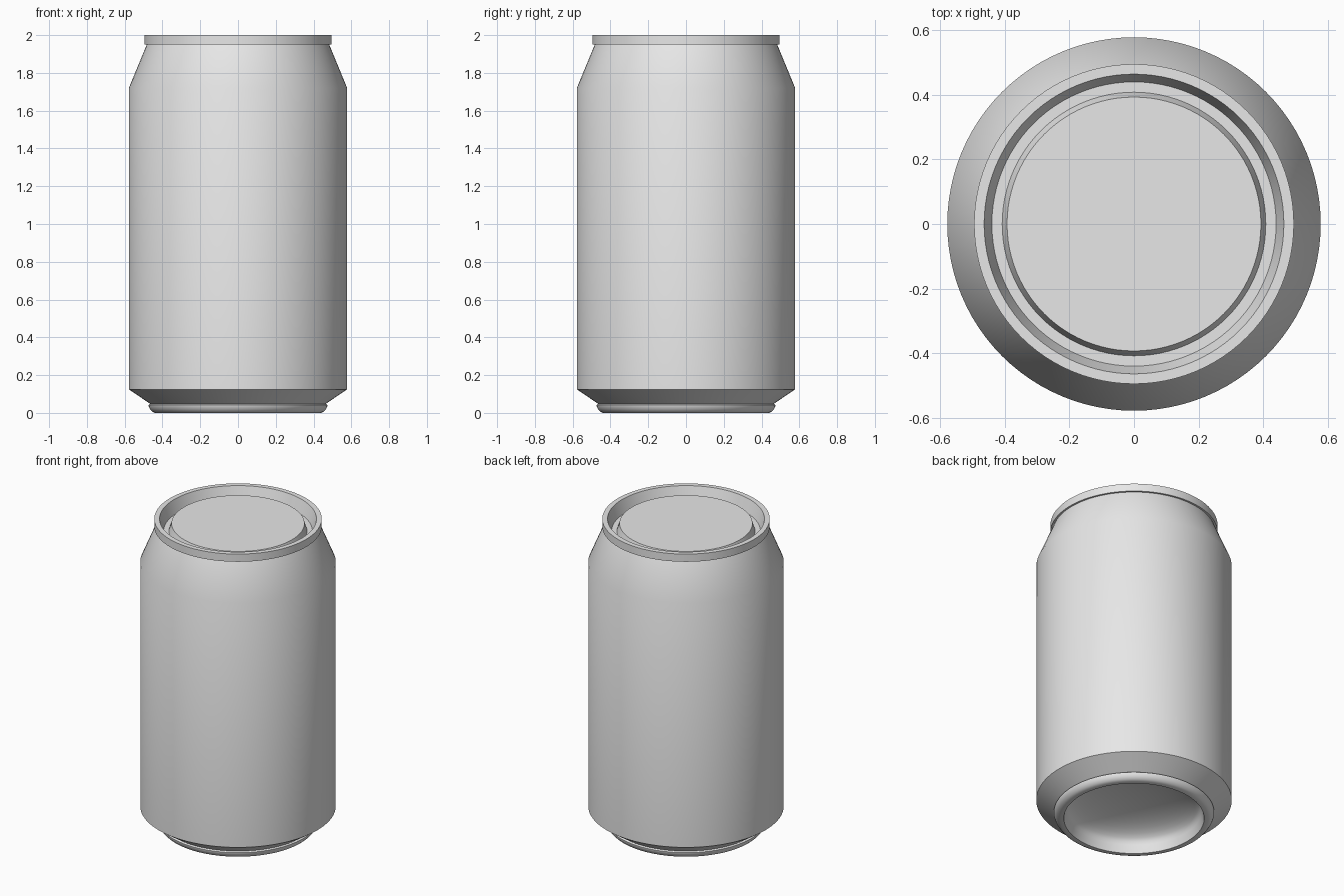
import bpy
import bmesh
import math

cube = bpy.data.objects.get("Cube")
if cube:
    bpy.data.objects.remove(cube, do_unlink=True)

SEGMENTS = 96

# One bare metal colour
metal = bpy.data.materials.new("bare_metal_grey")
metal.use_nodes = True
grey = (0.8, 0.8, 0.8, 1.0)
metal.diffuse_color = grey
metal.node_tree.nodes["Principled BSDF"].inputs["Base Color"].default_value = grey


def lathe(name, profile):
    """Spin (radius, height) points about z; radius 0 becomes a single pole."""
    bm = bmesh.new()
    rings = []
    for r, z in profile:
        if r == 0:
            rings.append([bm.verts.new((0, 0, z))] * SEGMENTS)
        else:
            angles = [2 * math.pi * i / SEGMENTS for i in range(SEGMENTS)]
            rings.append([bm.verts.new((r * math.cos(a), r * math.sin(a), z)) for a in angles])
    for low, high in zip(rings, rings[1:]):
        for i in range(SEGMENTS):
            j = (i + 1) % SEGMENTS
            corners = [low[i], low[j], high[j], high[i]]
            bm.faces.new(list(dict.fromkeys(corners)))
    mesh = bpy.data.meshes.new(name)
    bm.to_mesh(mesh)
    bm.free()
    mesh.materials.append(metal)
    obj = bpy.data.objects.new(name, mesh)
    bpy.context.collection.objects.link(obj)
    bpy.ops.object.select_all(action="DESELECT")
    obj.select_set(True)
    bpy.context.view_layer.objects.active = obj
    bpy.ops.object.shade_smooth_by_angle(angle=math.radians(30))
    return obj


# Domed underside, foot ring and its small lip
dome = [(0.40 * math.sin(t), 0.05 + 0.12 * math.cos(t))
        for t in (math.pi / 2 * i / 10 for i in range(11))]
dome[0] = (0, 0.17)
foot = [(0.415, 0.0), (0.44, 0.0), (0.455, 0.007), (0.466, 0.02),
        (0.473, 0.035), (0.474, 0.042), (0.465, 0.048)]
lathe("can_base", dome + foot)

# Lower taper, straight wall and sloping shoulder
lathe("can_body", [(0.465, 0.048), (0.578, 0.125), (0.578, 1.72), (0.483, 1.95)])

# Rim, sunken groove and raised centre panel
lathe("can_lid", [(0.483, 1.95), (0.495, 1.95), (0.495, 2.0), (0.464, 2.0),
                  (0.44, 1.92), (0.408, 1.92), (0.393, 1.97), (0, 1.97)])
